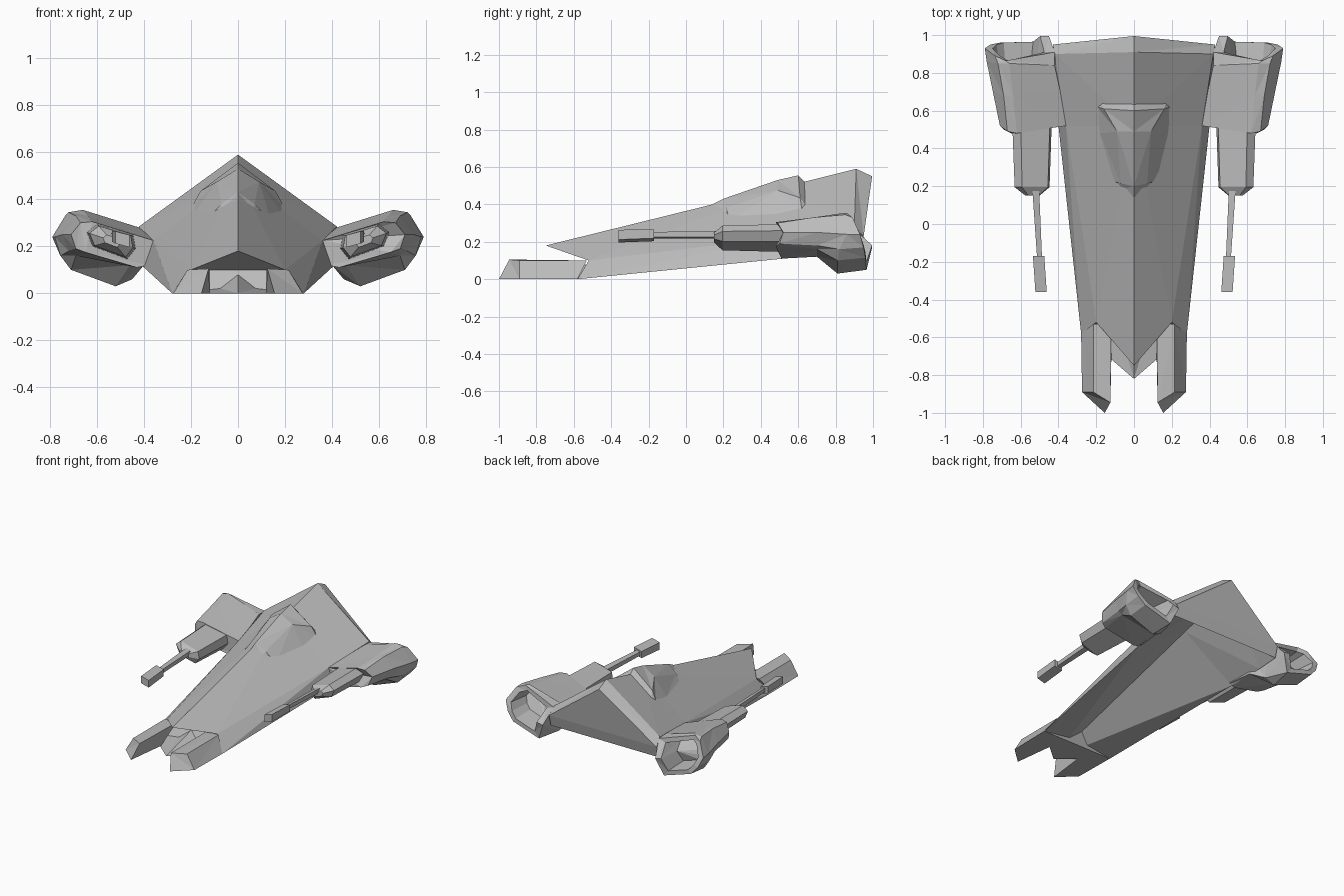
import bpy
import bmesh
from mathutils import Vector

cube = bpy.data.objects.get("Cube")
if cube:
    bpy.data.objects.remove(cube, do_unlink=True)

GREY = (0.5, 0.5, 0.5, 1.0)
mat = bpy.data.materials.new("hull_grey")
mat.use_nodes = True
mat.diffuse_color = GREY
bsdf = mat.node_tree.nodes["Principled BSDF"]
bsdf.inputs["Base Color"].default_value = GREY
bsdf.inputs["Roughness"].default_value = 0.7


def loft(name, rings, sign=1):
    """Skin closed rings of points, cap both ends, flat shaded."""
    bm = bmesh.new()
    loops = [[bm.verts.new((x * sign, y, z)) for x, y, z in ring] for ring in rings]
    n = len(loops[0])
    for a, b in zip(loops, loops[1:]):
        for i in range(n):
            j = (i + 1) % n
            bm.faces.new((a[i], a[j], b[j], b[i]))
    bm.faces.new(loops[0])
    bm.faces.new(loops[-1])
    # split bent faces cleanly and orient outwards
    bmesh.ops.connect_verts_nonplanar(bm, angle_limit=0.01, faces=bm.faces[:])
    bmesh.ops.recalc_face_normals(bm, faces=bm.faces[:])
    mesh = bpy.data.meshes.new(name)
    bm.to_mesh(mesh)
    bm.free()
    mesh.materials.append(mat)
    obj = bpy.data.objects.new(name, mesh)
    bpy.context.collection.objects.link(obj)
    return obj


def pair(name, rings):
    for side, sign in (("left", 1), ("right", -1)):
        loft(f"{side}_{name}", rings, sign)


def symmetric(half):
    """Complete a half ring that starts and ends on the centre line."""
    return half + [(-x, y, z) for x, y, z in half[-2:0:-1]]


def shrink(ring, scale, dy):
    mid = sum((Vector(p) for p in ring), Vector()) / len(ring)
    out = []
    for p in ring:
        q = mid + (Vector(p) - mid) * scale
        out.append((q.x, p[1] + dy, q.z))
    return out


def tilted_box(x, y, z, w, h):
    """Rectangular ring rolled to match the wing angle."""
    roll = 0.26
    return [(x + u * w, y, z + v * h + roll * u * w)
            for u, v in ((-1, -1), (1, -1), (1, 1), (-1, 1))]


# Hull: ridge, shoulder, lower edge and hollow keel at each station
loft("hull", [symmetric(s) for s in (
    [(0, -.75, .18), (.20, -.52, .10), (.28, -.58, 0), (0, -.82, 0)],
    [(0, .52, .493), (.36, .52, .225), (.40, .52, .11), (0, .52, .37)],
    [(0, .91, .59), (.42, .90, .285), (.42, .78, .13), (0, .90, .47)],
    [(0, .995, .55), (.43, .95, .23), (.43, .93, .15), (0, .98, .49)],
)])

# Canopy: raised roof straddling the ridge
loft("canopy", [symmetric(s) for s in (
    [(0, .14, .40), (.07, .18, .35), (.13, .225, .30), (0, .16, .36)],
    [(0, .20, .43), (.07, .215, .38), (.14, .235, .31), (0, .20, .36)],
    [(0, .49, .53), (.09, .49, .475), (.18, .48, .35), (0, .49, .42)],
    [(0, .60, .555), (.16, .61, .435), (.195, .62, .37), (0, .60, .45)],
    [(0, .64, .515), (.17, .645, .39), (.20, .645, .365), (0, .64, .45)],
)])

# Nose prongs
pair("prong", [
    [(.155, -1, 0), (.275, -.89, 0), (.215, -.89, .10), (.125, -.945, .105)],
    [(.12, -.71, 0), (.28, -.58, 0), (.215, -.53, .10), (.12, -.53, .10)],
])

# Engine pods: eight-sided shells, flared underneath, hollow at the back
rear = [(.42, .91, .275), (.68, .865, .35), (.735, .89, .33), (.79, .93, .24),
        (.76, .95, .17), (.71, .96, .115), (.50, .965, .05), (.45, .995, .17)]
pair("engine_pod", [
    [(.36, .52, .225), (.62, .48, .305), (.67, .49, .30), (.71, .52, .25),
     (.69, .50, .19), (.65, .48, .175), (.43, .51, .11), (.38, .52, .12)],
    [(.39, .70, .255), (.64, .68, .33), (.69, .68, .33), (.747, .70, .25),
     (.72, .70, .18), (.69, .70, .16), (.46, .70, .12), (.40, .70, .12)],
    [(.42, .84, .28), (.66, .85, .355), (.72, .85, .345), (.78, .86, .24),
     (.755, .82, .16), (.71, .81, .10), (.52, .81, .03), (.45, .81, .06)],
    rear,
    shrink(rear, .74, 0),
    shrink(rear, .62, -.15),
])

# Gun housings ahead of each pod
housing = [(.445, .55, .25), (.60, .55, .295), (.645, .55, .26),
           (.62, .55, .20), (.47, .55, .145), (.435, .55, .19)]
pair("gun_housing", [
    [(x, .15, z) for x, _, z in shrink(housing, .35, 0)],
    [(x, .195, z) for x, _, z in shrink(housing, .88, 0)],
    housing,
])

# Gun barrels and muzzles
pair("gun_barrel", [tilted_box(.50, -.18, .235, .013, .014),
                    tilted_box(.52, .18, .237, .018, .016)])
pair("gun_muzzle", [tilted_box(.492, -.36, .23, .03, .026),
                    tilted_box(.505, -.17, .235, .03, .024)])
